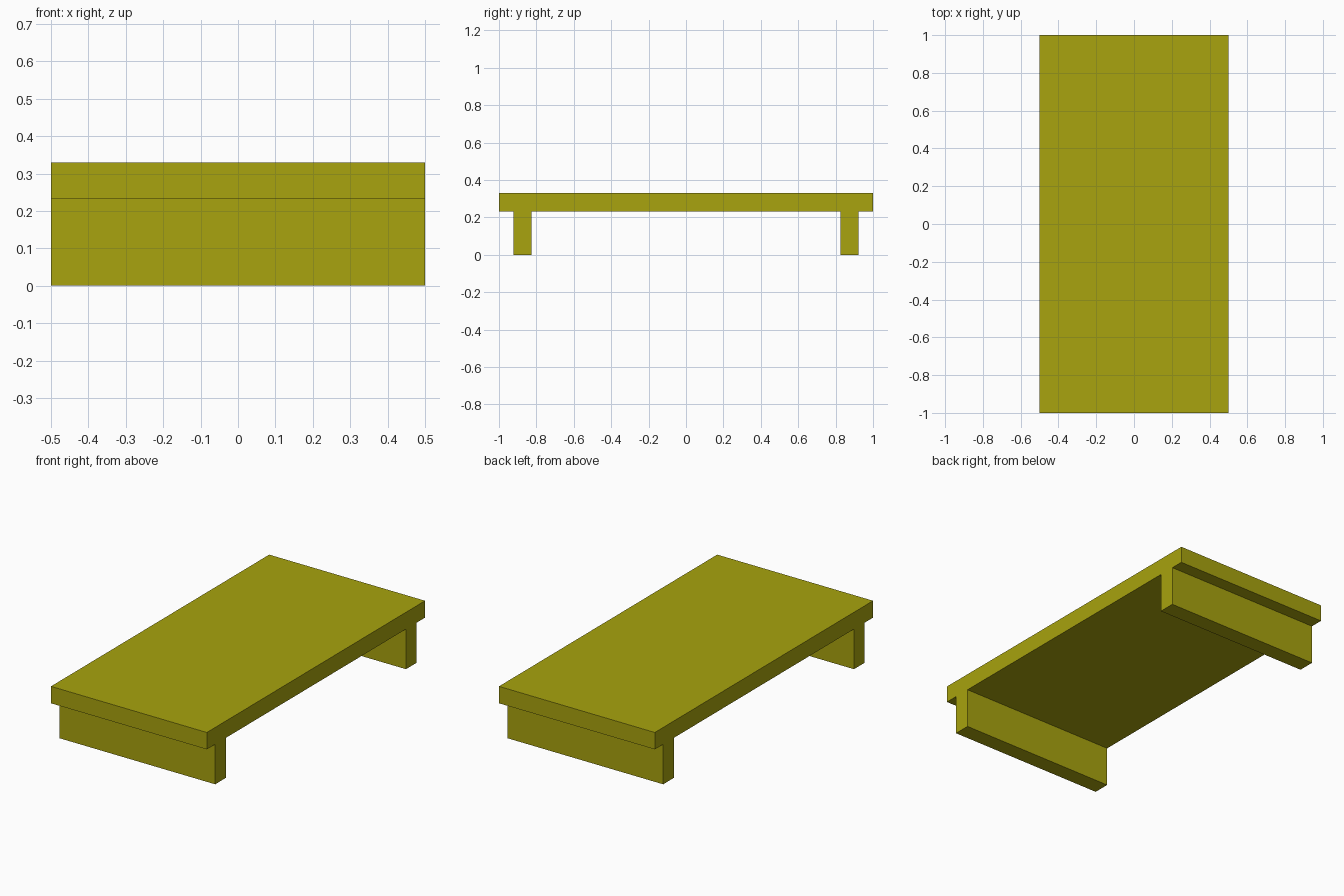
import bpy
import bmesh

if "Cube" in bpy.data.objects:
    bpy.data.objects.remove(bpy.data.objects["Cube"])

HALF_WIDTH = 0.5
TOP_Z, UNDER_Z = 0.33, 0.232
LEG_OUT, LEG_IN = 0.923, 0.825

# Olive yellow paint
olive = bpy.data.materials.new("olive_yellow")
olive.diffuse_color = (0.392, 0.366, 0.0044, 1.0)
olive.use_nodes = True
olive.node_tree.nodes["Principled BSDF"].inputs["Base Color"].default_value = olive.diffuse_color

# Half of the side profile (y, z), mirrored to get slab with two panel legs
half = [(1.0, TOP_Z), (1.0, UNDER_Z), (LEG_OUT, UNDER_Z),
        (LEG_OUT, 0.0), (LEG_IN, 0.0), (LEG_IN, UNDER_Z)]
profile = half + [(-y, z) for y, z in reversed(half)]

# Extrude the profile across the full width
bm = bmesh.new()
side = bm.faces.new([bm.verts.new((-HALF_WIDTH, y, z)) for y, z in profile])
result = bmesh.ops.extrude_face_region(bm, geom=[side], use_keep_orig=True)
moved = [g for g in result["geom"] if isinstance(g, bmesh.types.BMVert)]
bmesh.ops.translate(bm, verts=moved, vec=(2 * HALF_WIDTH, 0, 0))
bmesh.ops.recalc_face_normals(bm, faces=bm.faces)

mesh = bpy.data.meshes.new("low_table")
bm.to_mesh(mesh)
bm.free()
mesh.materials.append(olive)
table = bpy.data.objects.new("low_table", mesh)
bpy.context.collection.objects.link(table)
